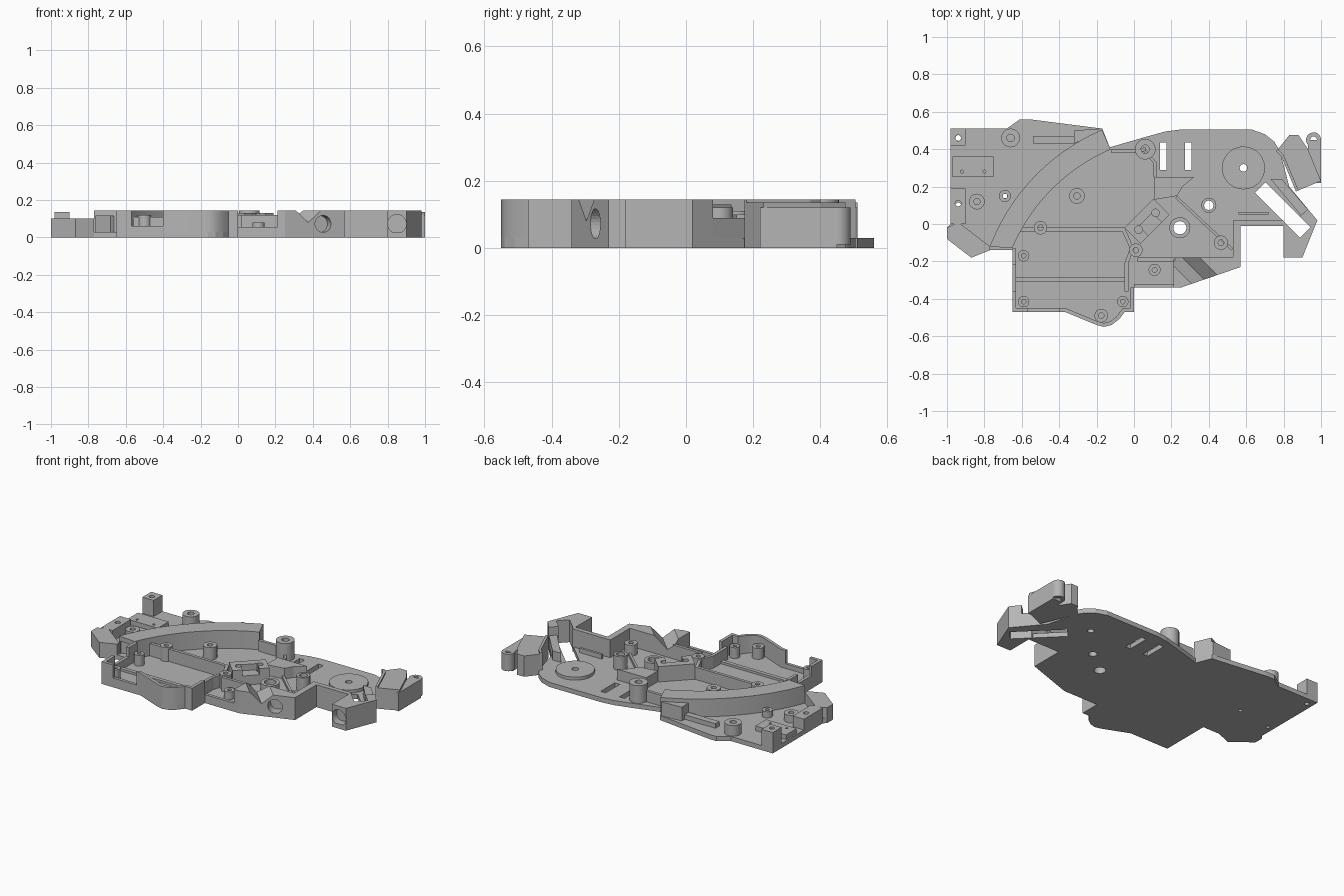
import bpy, bmesh, math
from mathutils import Vector, Matrix

cube = bpy.data.objects.get("Cube")
if cube:
    bpy.data.objects.remove(cube, do_unlink=True)

grey = bpy.data.materials.new("cast_grey")
grey.use_nodes = True
colour = (0.46, 0.46, 0.46, 1)
grey.diffuse_color = colour
grey.node_tree.nodes["Principled BSDF"].inputs["Base Color"].default_value = colour

FLOOR, TOP = 0.03, 0.145


def finish(name, bm, smooth=False):
    bmesh.ops.recalc_face_normals(bm, faces=bm.faces)
    mesh = bpy.data.meshes.new(name)
    bm.to_mesh(mesh)
    bm.free()
    mesh.materials.append(grey)
    obj = bpy.data.objects.new(name, mesh)
    bpy.context.collection.objects.link(obj)
    if smooth:
        bpy.ops.object.select_all(action='DESELECT')
        obj.select_set(True)
        bpy.context.view_layer.objects.active = obj
        bpy.ops.object.shade_smooth_by_angle()
    return obj


def prism(name, points, top=TOP, bottom=0.0, smooth=False):
    bm = bmesh.new()
    face = bm.faces.new([bm.verts.new((p[0], p[1], bottom)) for p in points])
    up = bmesh.ops.extrude_face_region(bm, geom=[face])["geom"]
    bmesh.ops.translate(bm, vec=(0, 0, top - bottom),
                        verts=[v for v in up if isinstance(v, bmesh.types.BMVert)])
    return finish(name, bm, smooth)


def block(name, x0, x1, y0, y1, top=TOP, bottom=0.0):
    return prism(name, [(x0, y0), (x1, y0), (x1, y1), (x0, y1)], top, bottom)


def wall(name, path, top=TOP, thick=0.02, smooth=False):
    """Wall whose thickness lies to the right of the path."""
    path = [Vector(p) for p in path]
    sides = []
    for a, b in zip(path, path[1:]):
        d = (b - a).normalized()
        sides.append(Vector((d.y, -d.x)))
    inner = []
    for i, p in enumerate(path):
        m, n = sides[max(i - 1, 0)], sides[min(i, len(sides) - 1)]
        inner.append(p + (m + n) / (1 + m.dot(n)) * thick)
    return prism(name, path + inner[::-1], top, smooth=smooth)


def boss(name, x, y, r, top, hole):
    """Round post with a bored centre."""
    bm = bmesh.new()
    profile = [(r, 0.01), (r, top), (hole, top), (hole, 0.01)]
    loop = [bm.verts.new((x + a, y, z)) for a, z in profile]
    edges = [bm.edges.new((loop[i], loop[i - 1])) for i in range(4)]
    bmesh.ops.spin(bm, geom=loop + edges, cent=(x, y, 0), axis=(0, 0, 1),
                   angle=math.tau, steps=28, use_duplicate=False)
    bmesh.ops.remove_doubles(bm, verts=bm.verts, dist=0.0001)
    return finish(name, bm, True)


def drill(x, y, z, r, depth, axis=(0, 0, 1)):
    bm = bmesh.new()
    turn = Vector((0, 0, 1)).rotation_difference(Vector(axis)).to_matrix().to_4x4()
    bmesh.ops.create_cone(bm, cap_ends=True, segments=28, radius1=r, radius2=r,
                          depth=depth, matrix=Matrix.Translation((x, y, z)) @ turn)
    return finish("cutter", bm)


def beam(name, centre, size, angle, roll=0.0):
    bm = bmesh.new()
    mat = (Matrix.Translation(centre) @ Matrix.Rotation(math.radians(angle), 4, 'Z')
           @ Matrix.Rotation(math.radians(roll), 4, 'X') @ Matrix.Diagonal((*size, 1)))
    bmesh.ops.create_cube(bm, size=1, matrix=mat)
    return finish(name, bm)


def cut(obj, cutters):
    for c in cutters:
        c.hide_render = True
        mod = obj.modifiers.new("cut", 'BOOLEAN')
        mod.operation, mod.solver, mod.object = 'DIFFERENCE', 'EXACT', c
    bpy.context.view_layer.update()
    graph = bpy.context.evaluated_depsgraph_get()
    mesh = bpy.data.meshes.new_from_object(obj.evaluated_get(graph))
    obj.modifiers.clear()
    obj.data = mesh
    for c in cutters:
        bpy.data.objects.remove(c, do_unlink=True)


def arc(r, start, end, steps=24):
    """Points about the centre of the sweeping guide wall."""
    angles = [math.radians(start + (end - start) * i / steps) for i in range(steps + 1)]
    return [(0.27 + r * math.cos(a), -0.52 + r * math.sin(a)) for a in angles]


# Base plate with slots and through holes
bulge = [(0, -.34), (0, -.47), (-.05, -.47), (-.08, -.51), (-.12, -.54), (-.16, -.55),
         (-.2, -.54), (-.37, -.47), (-.4, -.47)]
outline = [(-.98, .51), (-.68, .51), (-.61, .56), (-.56, .56), (-.17, .51), (-.13, .41),
           (.06, .465), (.17, .495), (.25, .505), (.63, .505), (.7, .48), (.75, .44),
           (.78, .39), (.83, .2), (.98, .02), (.9, -.18), (.8, -.18), (.8, -.01),
           (.57, -.01), (.57, -.23), (.25, -.34)] + bulge + [
           (-.65, -.47), (-.65, -.14), (-.77, -.14), (-.87, -.18), (-1, -.08), (-1, -.02),
           (-.98, 0)]
base = prism("base_plate", outline, FLOOR)


def long_slot():
    return beam("cutter", (.795, .075, .1), (.34, .08, .5), -45)


holes = [drill(x, y, 0, r, .3) for x, y, r in
         [(.245, -.02, .035), (.4, .1, .025), (.585, .3, .02), (-.94, .46, .015),
          (-.94, .1, .015), (-.69, .15, .012)]]
slots = [block("cutter", x, x + .036, .29, .435, .1, -.1) for x in (.138, .272)]
cut(base, holes + slots + [long_slot()])

# Sweeping guide wall with a recess in its front end
guide = prism("curved_guide", arc(1.115, 159, 113.3) + arc(1.0, 113.3, 157), smooth=True)
cut(guide, [beam("cutter", (-.71, -.13, .065), (.09, .08, .1), 20)])
wall("inner_lip", [(-.12, .4), (.01, .4), (.06, .41)], .1)

# Left tray: outer walls, divider and ribs
wall("tray_front_wall", bulge, smooth=True)
wall("tray_low_wall", [(-.4, -.47), (-.57, -.47)], .06)
wall("tray_corner", [(-.57, -.47), (-.65, -.47), (-.65, -.36)])
wall("tray_side_low", [(-.65, -.36), (-.65, -.22)], .085)
wall("tray_side_post", [(-.65, -.22), (-.65, -.13)])
wall("tray_divider", [(-.61, -.02), (-.05, -.02), (0, -.13), (-.03, -.21), (-.03, -.36)], .11)
block("tray_rib", -.63, -.03, -.31, -.285, .045)

# Front compartment and grooved bearing block
block("pocket_front_wall", 0, .22, -.34, -.32, .055)
block("pocket_back_wall", .02, .22, -.2, -.18, .12)
bearing = prism("bearing_block", [(.21, -.18), (.53, -.18), (.53, .02), (.8, .02), (.8, -.01),
                                  (.57, -.01), (.57, -.23), (.25, -.34), (.21, -.34)])
cut(bearing, [beam("cutter", (.33, -.25, .16), (.6, .113, .113), -45, 45),
              drill(.455, -.27, .072, .045, .12, (.325, -.946, 0))])

# Right end block with slot and bore
end = prism("end_block", [(.8, .02), (.8, -.18), (.9, -.18), (.98, .02), (.93, .08), (.83, -.01)])
cut(end, [long_slot(), drill(.85, -.18, .072, .05, .1, (0, 1, 0))])
prism("slot_rail", [(.73, .24), (.79, .24), (.98, .02), (.94, -.01)], .09)

# Right rear bracket with lug
prism("rear_bracket", [(.77, .4), (.83, .475), (.88, .475), (.93, .4), (1, .23), (.88, .18)],
      .135)
block("lug_arm", .93, 1, .22, .45, .12)
boss("lug", .96, .45, .04, .12, .018)
wall("bracket_rib", [(.77, .4), (.8, .37), (.88, .18)], TOP, .015)

# Left platform blocks
prism("left_foot", [(-1, -.02), (-1, -.08), (-.87, -.18), (-.77, -.14), (-.77, -.12),
                    (-.94, .01)], .1)
cut(block("corner_post", -.98, -.9, .42, .51, .135), [drill(-.94, .46, .1, .016, .4)])
cut(block("side_post", -.98, -.9, 0, .19, .1), [drill(-.94, .11, .1, .016, .4)])
cut(block("connector", -.97, -.75, .25, .36, .06),
    [drill(x, .28, .06, .008, .06) for x in (-.92, -.8)])
prism("guide_end_block", [(-.32, .5), (-.32, .43), (-.17, .5), (-.18, .51)], .12)
block("rear_step", -.54, -.3, .43, .47, .06)

# Central mechanism supports
mount = beam("angled_mount", (.07, .015, .07), (.22, .12, .12), 45)
cut(mount, [drill(.07 + s, .015 + s, .13, .02, .1) for s in (-.045, .045)]
    + [beam("cutter", (.09, -.005, .13), (.1, .08, .08), 45)])
prism("pivot_support", [(.11, .25), (.32, .25), (.26, .2), (.23, .15), (.11, .13)], .1)
wall("support_rib", [(.06, .4), (.12, .33), (.12, .25)], .07, .015)
wall("floor_rib", [(.23, .15), (.53, -.13)], .05, .015)
block("small_rib", .56, .72, .05, .065, .06)

# Bored posts and the round turntable seat
posts = [(-.66, .46, .05, .1), (-.84, .12, .042, .08), (-.69, .15, .032, .07),
         (-.59, -.17, .03, .1), (-.59, -.415, .03, .1), (-.06, -.415, .03, .1),
         (-.175, -.49, .036, .1), (-.5, -.02, .036, .12), (.01, -.14, .036, .12),
         (.11, -.245, .032, .08), (.465, -.1, .038, .1), (-.305, .15, .042, .11),
         (.06, .4, .055, TOP)]
for x, y, r, top in posts:
    boss("screw_post", x, y, r, top, r * .4)
boss("axle_post", .245, -.02, .056, .08, .035)
boss("small_axle_post", .4, .1, .04, .12, .025)
boss("turntable_seat", .585, .3, .115, .05, .02)
